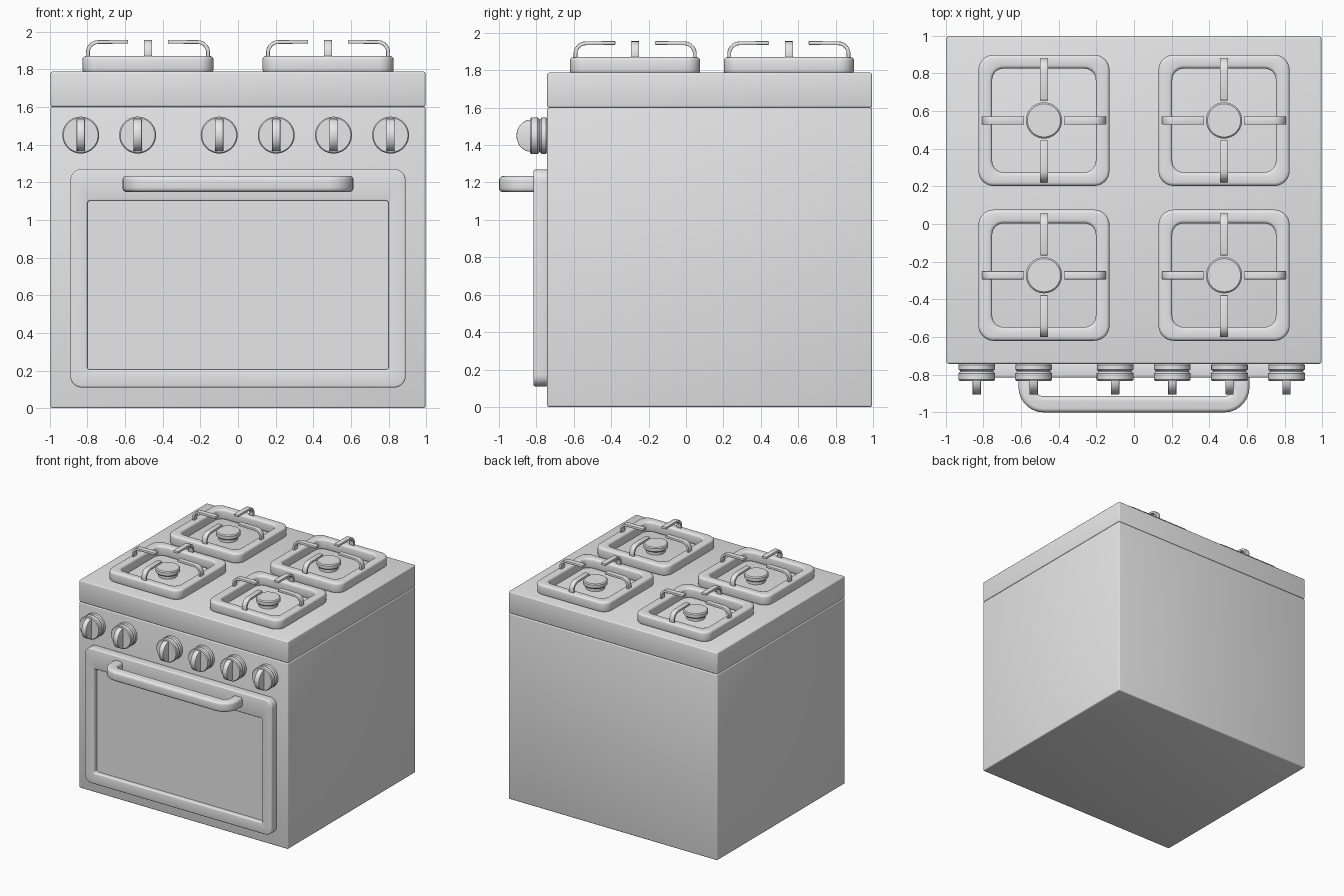
import bpy, bmesh
from math import sin, cos, pi, radians
from mathutils import Vector

cube = bpy.data.objects.get("Cube")
if cube:
    bpy.data.objects.remove(cube, do_unlink=True)

grey = bpy.data.materials.new("light_grey")
grey.use_nodes = True
grey.diffuse_color = (0.8, 0.8, 0.8, 1)
grey.node_tree.nodes["Principled BSDF"].inputs["Base Color"].default_value = grey.diffuse_color


# Axis maps: profile plane (u, v) plus depth d
def upright(u, v, d):
    return (u, d, v)


def flat(u, v, d):
    return (u, v, d)


def finish(name, bm, bevel=0.0, segments=3):
    """Bevel the sharp edges and turn the mesh into a smooth-shaded object."""
    bmesh.ops.recalc_face_normals(bm, faces=bm.faces)
    if bevel:
        sharp = [e for e in bm.edges if e.calc_face_angle(0) > radians(35)]
        bmesh.ops.bevel(bm, geom=sharp, offset=bevel, segments=segments,
                        profile=0.5, affect='EDGES', clamp_overlap=False)
    mesh = bpy.data.meshes.new(name)
    bm.to_mesh(mesh)
    bm.free()
    mesh.materials.append(grey)
    obj = bpy.data.objects.new(name, mesh)
    bpy.context.collection.objects.link(obj)
    bpy.ops.object.select_all(action='DESELECT')
    obj.select_set(True)
    bpy.context.view_layer.objects.active = obj
    bpy.ops.object.shade_smooth_by_angle(angle=radians(35))
    return obj


def bridge(bm, a, b):
    for i in range(len(a)):
        j = (i + 1) % len(a)
        bm.faces.new((a[i], a[j], b[j], b[i]))


def prism(name, points, d0, d1, place, bevel=0.0, segments=3):
    bm = bmesh.new()
    rings = [[bm.verts.new(place(u, v, d)) for u, v in points] for d in (d0, d1)]
    bridge(bm, *rings)
    for ring in rings:
        bm.faces.new(ring)
    return finish(name, bm, bevel, segments)


def frame(name, outer, inner, d0, d1, place, bevel):
    """Rounded rectangular frame with an opening."""
    bm = bmesh.new()
    o0, o1, i1, i0 = [[bm.verts.new(place(u, v, d)) for u, v in loop]
                      for loop, d in ((outer, d0), (outer, d1), (inner, d1), (inner, d0))]
    for a, b in ((o0, o1), (o1, i1), (i1, i0), (i0, o0)):
        bridge(bm, a, b)
    return finish(name, bm, bevel)


def lathe(name, profile, place, sides=40):
    bm = bmesh.new()
    rings = [[bm.verts.new(place(r * cos(2 * pi * k / sides), r * sin(2 * pi * k / sides), h))
              for k in range(sides)] for r, h in profile]
    for a, b in zip(rings, rings[1:]):
        bridge(bm, a, b)
    bm.faces.new(rings[0])
    bm.faces.new(rings[-1])
    return finish(name, bm)


def arc(cx, cy, r, start, end, steps=7):
    return [(cx + r * cos(radians(start + (end - start) * k / steps)),
             cy + r * sin(radians(start + (end - start) * k / steps)))
            for k in range(steps + 1)]


def rounded_rect(x0, x1, y0, y1, r):
    return (arc(x1 - r, y1 - r, r, 0, 90) + arc(x0 + r, y1 - r, r, 90, 180)
            + arc(x0 + r, y0 + r, r, 180, 270) + arc(x1 - r, y0 + r, r, 270, 360))


def rect(x0, x1, y0, y1):
    return [(x0, y0), (x1, y0), (x1, y1), (x0, y1)]


def ribbon(path, width):
    """Outline of a bar of constant width following a path."""
    path = [Vector(p) for p in path]
    left, right = [], []
    for i, p in enumerate(path):
        t = (path[min(i + 1, len(path) - 1)] - path[max(i - 1, 0)]).normalized()
        side = Vector((-t.y, t.x)) * width / 2
        left.append(p + side)
        right.append(p - side)
    return left + right[::-1]


# Cabinet and hob slab
prism("oven_body", rect(-0.995, 0.995, -0.742, 0.995), 0, 1.6, flat, 0.01)
prism("hob_top", rect(-0.995, 0.995, -0.742, 0.995), 1.6, 1.787, flat, 0.01)

# Door with recessed window and handle
frame("door_frame", rounded_rect(-0.89, 0.89, 0.11, 1.27, 0.06),
      rounded_rect(-0.8, 0.8, 0.205, 1.1, 0.015), -0.738, -0.815, upright, 0.009)
prism("door_window", rect(-0.82, 0.82, 0.19, 1.12), -0.738, -0.778, upright)
handle = ([(-0.57, -0.8)] + arc(-0.48, -0.867, 0.09, 180, 270)
          + arc(0.48, -0.867, 0.09, 270, 360) + [(0.57, -0.8)])
prism("door_handle", ribbon(handle, 0.086), 1.148, 1.234, flat, 0.022, 4)

# Control knobs: grooved disc with a half-round grip
knob_profile = [(0.086, -0.738), (0.097, -0.748), (0.097, -0.772), (0.088, -0.781),
                (0.088, -0.784), (0.098, -0.793), (0.098, -0.826), (0.092, -0.833)]
for n, kx in enumerate((-0.835, -0.533, -0.1, 0.203, 0.507, 0.81), 1):
    lathe(f"knob_{n}", knob_profile,
          lambda u, v, d: (kx + u, d, 1.45 + v))
    grip = [(-0.82, 0.086)] + arc(-0.83, 0, 0.086, 90, 270, 16) + [(-0.82, -0.086)]
    grip = [(-0.82 + (y + 0.82) * 0.9, z) for y, z in grip]
    prism(f"knob_grip_{n}", grip, -0.022, 0.022,
          lambda u, v, d: (kx + d, u, 1.45 + v), 0.004, 2)

# Four burners: tray rim, cap and four bent pan supports each
cap_profile = [(0.075, 1.78), (0.075, 1.815), (0.09, 1.818), (0.096, 1.826),
               (0.096, 1.852), (0.088, 1.86)]
support = ([(0.319, 1.85)] + arc(0.264, 1.889, 0.055, 0, 90) + [(0.106, 1.946)])
for row, by in (("front", -0.272), ("back", 0.55)):
    for side, bx in (("left", 0.478), ("right", -0.478)):
        tag = f"{row}_{side}"

        def at_burner(u, v, d):
            return (bx + u, by + v, d)

        frame("burner_rim_" + tag, rounded_rect(-0.348, 0.348, -0.348, 0.348, 0.08),
              rounded_rect(-0.275, 0.275, -0.275, 0.275, 0.06), 1.78, 1.87, at_burner, 0.018)
        lathe("burner_cap_" + tag, cap_profile, at_burner)
        for k in range(4):
            c, s = round(cos(k * pi / 2)), round(sin(k * pi / 2))
            prism(f"pan_support_{tag}_{k + 1}", ribbon(support, 0.02), -0.022, 0.022,
                  lambda u, v, d: (bx + c * u - s * d, by + s * u + c * d, v), 0.004, 2)
